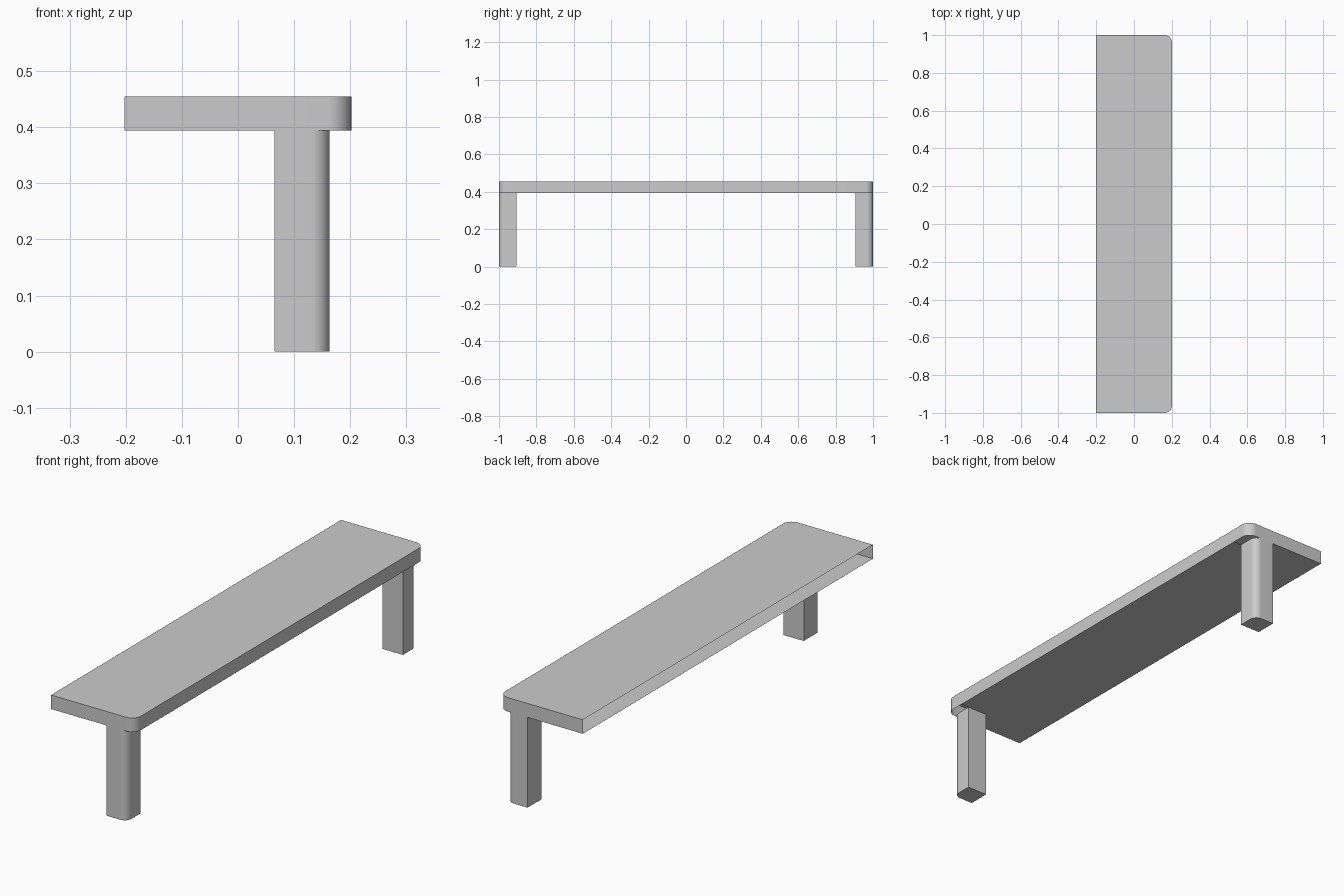
import bpy, bmesh
from math import sin, cos, pi

if "Cube" in bpy.data.objects:
    bpy.data.objects.remove(bpy.data.objects["Cube"])

HX, HY = 0.202, 1.0            # half sizes of the bench top
Z0, Z1 = 0.394, 0.455          # underside and top heights
LX0, LX1, LY = 0.065, 0.163, 0.905   # leg extents (inner y)


def arc(cx, cy, r, a0, n=10):
    """Quarter circle, counter-clockwise from angle a0."""
    return [(cx + r * cos(a0 + pi / 2 * i / n), cy + r * sin(a0 + pi / 2 * i / n))
            for i in range(n + 1)]


def finish(bm, name):
    mesh = bpy.data.meshes.new(name)
    bm.to_mesh(mesh)
    bm.free()
    ob = bpy.data.objects.new(name, mesh)
    bpy.context.collection.objects.link(ob)
    bpy.ops.object.select_all(action='DESELECT')
    ob.select_set(True)
    bpy.context.view_layer.objects.active = ob
    bpy.ops.object.shade_smooth_by_angle()
    return ob


def ring(bm, pts, z):
    return [bm.verts.new((x, y, z)) for x, y in pts]


def walls(bm, low, high, closed):
    n = len(low)
    for i in range(n if closed else n - 1):
        j = (i + 1) % n
        bm.faces.new((low[i], low[j], high[j], high[i]))


# Bench top: thin shell, open along the left side, rounded right corners
r = 0.042
outline = ([(-HX, -HY)] + arc(HX - r, -HY + r, r, -pi / 2)
           + arc(HX - r, HY - r, r, 0) + [(-HX, HY)])
bm = bmesh.new()
low, high = ring(bm, outline, Z0), ring(bm, outline, Z1)
walls(bm, low, high, False)
bm.faces.new(high)
finish(bm, "bench_top")

# Underside panel, notched at the two leg corners
half = [(-HX, -HY), (LX0, -HY), (LX0, -LY), (HX, -LY)]
panel = half + [(x, -y) for x, y in reversed(half)]
bm = bmesh.new()
bm.faces.new(list(reversed(ring(bm, panel, Z0))))
finish(bm, "underside_panel")


# Legs: square posts with the outer corner rounded
def leg(name, side):
    q = 0.032
    pts = [(LX0, -HY)] + arc(LX1 - q, -HY + q, q, -pi / 2) + [(LX1, -LY), (LX0, -LY)]
    if side > 0:
        pts = [(x, -y) for x, y in reversed(pts)]
    bm = bmesh.new()
    low, high = ring(bm, pts, 0), ring(bm, pts, Z0)
    walls(bm, low, high, True)
    bm.faces.new(high)
    bm.faces.new(list(reversed(low)))
    finish(bm, name)


leg("front_leg", -1)
leg("back_leg", 1)
